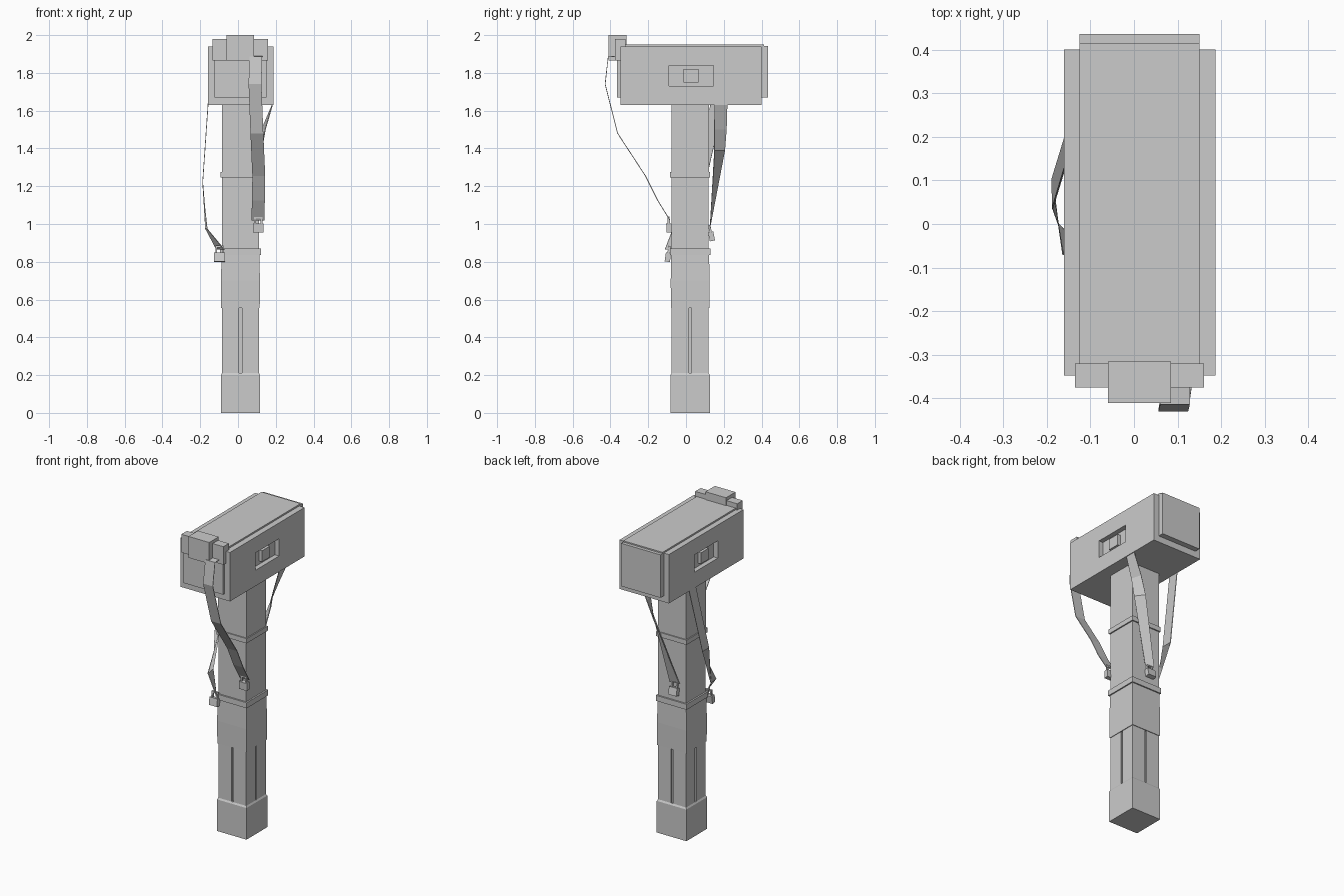
import bpy, bmesh
from mathutils import Vector, Matrix

if "Cube" in bpy.data.objects:
    bpy.data.objects.remove(bpy.data.objects["Cube"])


def make(name, bm):
    bmesh.ops.recalc_face_normals(bm, faces=bm.faces)
    me = bpy.data.meshes.new(name)
    bm.to_mesh(me)
    bm.free()
    ob = bpy.data.objects.new(name, me)
    bpy.context.collection.objects.link(ob)
    return ob


def add_box(bm, x, y, z, m=Matrix()):
    size = Matrix.Diagonal((x[1] - x[0], y[1] - y[0], z[1] - z[0], 1))
    mid = Matrix.Translation((sum(x) / 2, sum(y) / 2, sum(z) / 2))
    bmesh.ops.create_cube(bm, size=1, matrix=m @ mid @ size)


def box(name, x, y, z):
    bm = bmesh.new()
    add_box(bm, x, y, z)
    return make(name, bm)


# handle parts are square columns around one axis
CX, CY = 0.013, 0.022


def column(name, sections):
    bm = bmesh.new()
    rings = [[bm.verts.new((CX + sx * r, CY + sy * r, z))
              for sx, sy in ((-1, -1), (1, -1), (1, 1), (-1, 1))] for z, r in sections]
    bm.faces.new(rings[0])
    bm.faces.new(rings[-1])
    for a, b in zip(rings, rings[1:]):
        for i in range(4):
            j = (i + 1) % 4
            bm.faces.new((a[i], a[j], b[j], b[i]))
    return make(name, bm)


column("pommel", [(0, 0.104), (0.20, 0.104), (0.21, 0.098)])
column("grip_core", [(0.2, 0.088), (0.57, 0.088)])
column("lower_sleeve", [(0.555, 0.102), (0.70, 0.103), (0.84, 0.100)])
column("lower_collar", [(0.835, 0.108), (0.87, 0.108)])
column("middle_shaft", [(0.87, 0.098), (1.245, 0.098)])
column("upper_collar", [(1.245, 0.106), (1.275, 0.106)])
column("upper_shaft", [(1.275, 0.099), (1.64, 0.099)])

# grip: four corner posts leaving a thin groove on each side
bm = bmesh.new()
for sx in (-1, 1):
    for sy in (-1, 1):
        add_box(bm, sorted((CX + sx * 0.007, CX + sx * 0.098)),
                sorted((CY + sy * 0.007, CY + sy * 0.098)), (0.205, 0.56))
make("grip_posts", bm)

# head with a shallow window on both sides
head = box("head", (-0.16, 0.187), (-0.347, 0.40), (1.63, 1.94))
bm = bmesh.new()
for x in ((-0.2, -0.13), (0.157, 0.23)):
    add_box(bm, x, (-0.09, 0.145), (1.73, 1.84))
cutter = make("window_cutter", bm)
cutter.hide_render = True
cutter.hide_viewport = True
mod = head.modifiers.new("windows", 'BOOLEAN')
mod.object = cutter
mod.solver = 'EXACT'
for side, x in (("left", (-0.15, -0.12)), ("right", (0.147, 0.177))):
    box("window_block_" + side, x, (-0.012, 0.065), (1.75, 1.82))

box("top_plate", (-0.125, 0.15), (-0.33, 0.414), (1.90, 1.95))
box("front_plate", (-0.125, 0.15), (-0.365, -0.33), (1.67, 1.90))
box("back_plate", (-0.125, 0.15), (0.39, 0.435), (1.67, 1.942))
box("front_crossbar", (-0.135, 0.16), (-0.375, -0.32), (1.865, 1.98))
box("front_cap", (-0.06, 0.085), (-0.41, -0.315), (1.865, 2.0))


# straps: flat ribbons through (centre, width direction) pairs
def strap(name, path, width=0.068):
    bm = bmesh.new()
    pairs = []
    for c, d in path:
        c, d = Vector(c), Vector(d).normalized() * width / 2
        pairs.append((bm.verts.new(c - d), bm.verts.new(c + d)))
    for a, b in zip(pairs, pairs[1:]):
        bm.faces.new((a[0], a[1], b[1], b[0]))
    ob = make(name, bm)
    mod = ob.modifiers.new("thickness", 'SOLIDIFY')
    mod.thickness = 0.004
    mod.offset = 0


X, Y = (1, 0, 0), (0, 1, 0)
strap("front_strap", [
    ((0.095, -0.37, 1.888), X), ((0.094, -0.412, 1.885), X), ((0.09, -0.428, 1.74), X),
    ((0.10, -0.362, 1.48), X), ((0.11, -0.215, 1.255), X),
    ((0.108, -0.15, 1.125), X), ((0.105, -0.085, 1.02), X)])
strap("left_strap", [
    ((-0.158, 0.165, 1.64), Y), ((-0.187, 0.07, 1.22), Y),
    ((-0.168, -0.035, 0.975), (0.15, -1, 0)), ((-0.093, -0.085, 0.865), (0.6, -0.8, 0))])
strap("back_strap", [
    ((0.185, 0.185, 1.64), Y), ((0.135, 0.182, 1.50), (-0.3, 1, 0)),
    ((0.105, 0.178, 1.39), (-0.6, 0.8, 0)), ((-0.01, 0.128, 0.985), (-1, 0, 0.1))])


# buckles: small block hanging from a square loop
def buckle(name, loc, tilt):
    m = Matrix.Translation(loc) @ Matrix.Rotation(tilt, 4, 'X')
    bm = bmesh.new()
    add_box(bm, (-0.028, 0.028), (-0.014, 0.014), (-0.03, 0.018), m)
    for x in ((-0.022, -0.012), (0.012, 0.022)):
        add_box(bm, x, (-0.006, 0.006), (0.018, 0.055), m)
    add_box(bm, (-0.022, 0.022), (-0.006, 0.006), (0.045, 0.055), m)
    make(name, bm)


buckle("front_buckle", (0.107, -0.09, 0.985), 0.05)
buckle("left_buckle", (-0.098, -0.095, 0.83), -0.15)
buckle("back_buckle", (-0.01, 0.134, 0.94), 0.2)
